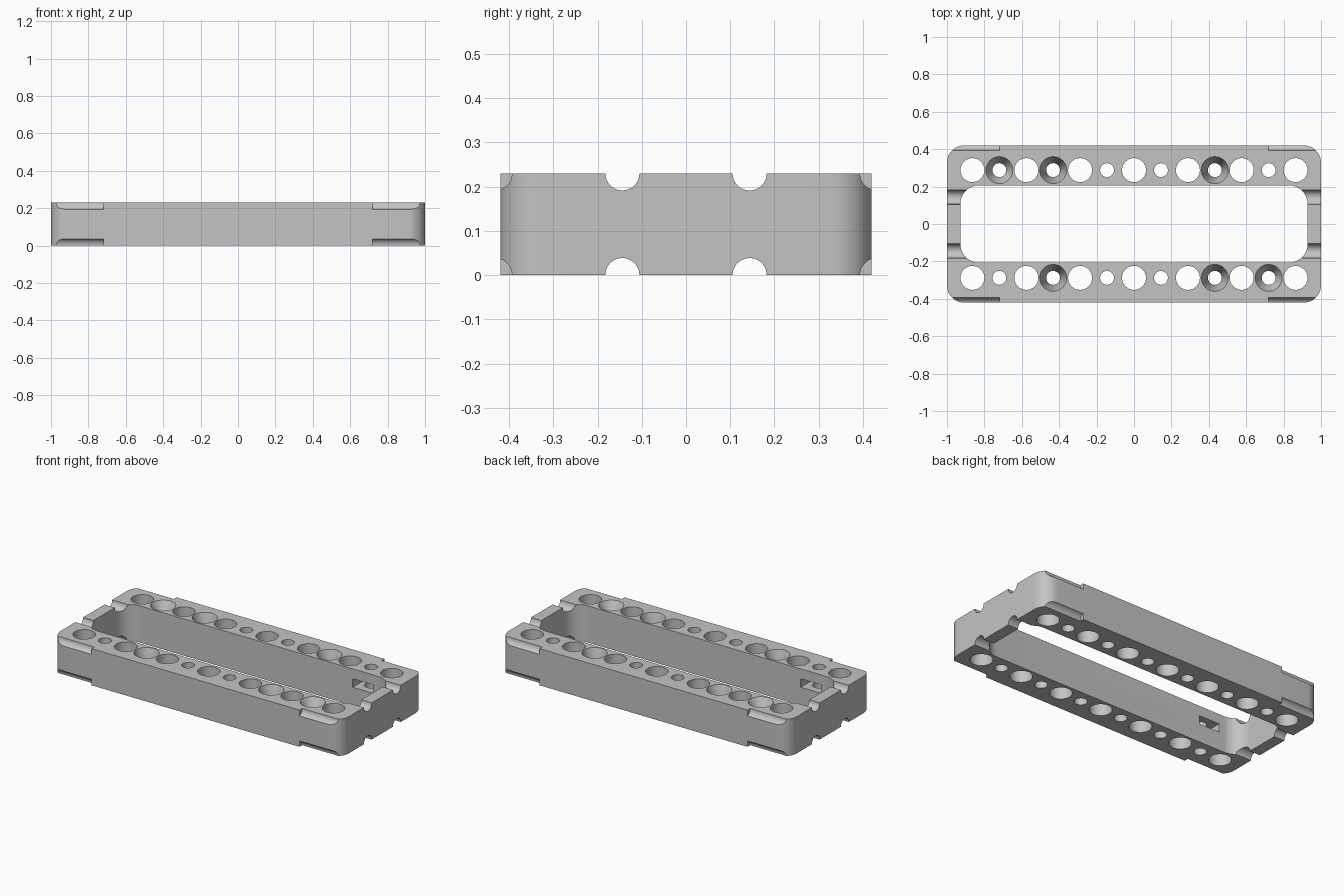
import bpy, bmesh, math
from mathutils import Matrix, Vector

default = bpy.data.objects.get("Cube")
if default:
    bpy.data.objects.remove(default, do_unlink=True)

PITCH = 0.144      # spacing of the hole grid
HEIGHT = 0.23
SEGMENTS = 48

grey = bpy.data.materials.new("plain grey")
grey.use_nodes = True
colour = (0.55, 0.55, 0.55, 1)
grey.diffuse_color = colour
grey.node_tree.nodes["Principled BSDF"].inputs["Base Color"].default_value = colour


def prism(bm, outline, low, high):
    """Extrude a flat outline between two heights."""
    rings = [[bm.verts.new((x, y, z)) for x, y in outline] for z in (low, high)]
    bm.faces.new(rings[0])
    bm.faces.new(rings[1])
    for i in range(len(outline)):
        j = (i + 1) % len(outline)
        bm.faces.new((rings[0][i], rings[0][j], rings[1][j], rings[1][i]))


def rounded_rectangle(half_x, half_y, radius, steps=12):
    points = []
    for quarter, (sx, sy) in enumerate([(1, 1), (-1, 1), (-1, -1), (1, -1)]):
        for i in range(steps + 1):
            a = (quarter + i / steps) * math.pi / 2
            points.append((sx * (half_x - radius) + radius * math.cos(a),
                           sy * (half_y - radius) + radius * math.sin(a)))
    return points


def turned(bm, profile, matrix):
    """Closed turned solid from (radius, height) pairs."""
    rings = []
    for r, z in profile:
        angles = [math.tau * i / SEGMENTS for i in range(SEGMENTS)]
        rings.append([bm.verts.new(matrix @ Vector((r * math.cos(a), r * math.sin(a), z)))
                      for a in angles])
    bm.faces.new(rings[0])
    bm.faces.new(rings[-1])
    for a, b in zip(rings, rings[1:]):
        for i in range(SEGMENTS):
            j = (i + 1) % SEGMENTS
            bm.faces.new((a[i], a[j], b[j], b[i]))


def finish(bm, name):
    bmesh.ops.recalc_face_normals(bm, faces=bm.faces)
    mesh = bpy.data.meshes.new(name)
    bm.to_mesh(mesh)
    bm.free()
    mesh.materials.append(grey)
    obj = bpy.data.objects.new(name, mesh)
    bpy.context.collection.objects.link(obj)
    return obj


# Outer block
bm = bmesh.new()
prism(bm, rounded_rectangle(1, 0.42, 0.092), 0, HEIGHT)
frame = finish(bm, "slotted_frame")

# Central opening
bm = bmesh.new()
prism(bm, rounded_rectangle(0.928, 0.207, 0.1), -0.1, HEIGHT + 0.1)
opening = finish(bm, "opening_cutter")

# Two rows of holes: wide and narrow alternate, some narrow ones countersunk
bm = bmesh.new()
wide, narrow, head = 0.064, 0.037, 0.072
for side in (-1, 1):
    for k in range(-6, 7):
        if k % 2 == 0:
            profile = [(wide, -0.05), (wide, HEIGHT + 0.05)]
        elif abs(k) == 3 or k * side == -5:
            depth = 0.12 if abs(k) == 3 else 0.07
            profile = [(narrow, -0.05), (narrow, HEIGHT - depth),
                       (head, HEIGHT), (head, HEIGHT + 0.05)]
        else:
            profile = [(narrow, -0.05), (narrow, HEIGHT + 0.05)]
        turned(bm, profile, Matrix.Translation((k * PITCH, side * 2 * PITCH, 0)))

# Round grooves across the end walls and along the corner edges
along_x = Matrix.Rotation(math.pi / 2, 4, "Y")
for end in (-1, 1):
    for z in (0, HEIGHT):
        for row in (-3, -1, 1, 3):
            start = 0.72 if abs(row) == 3 else 0.8
            place = Matrix.Translation((0, row * PITCH, z)) @ along_x
            turned(bm, [(0.0385, end * start), (0.0385, end * 1.1)], place)
grooves = finish(bm, "holes_and_grooves_cutter")

# Nut pockets opening into the inner long walls
bm = bmesh.new()
pocket = [(-0.07, 0.15), (0.07, 0.15), (0.07, 0.33), (0, 0.37), (-0.07, 0.33)]
for s in (-1, 1):
    prism(bm, [(s * (x + 5 * PITCH), s * y) for x, y in pocket], 0.115, 0.168)
pockets = finish(bm, "nut_pocket_cutter")

# Carve the block
bpy.context.view_layer.objects.active = frame
for cutter in (opening, grooves, pockets):
    cut = frame.modifiers.new(cutter.name, "BOOLEAN")
    cut.operation = "DIFFERENCE"
    cut.solver = "EXACT"
    cut.object = cutter
    bpy.ops.object.modifier_apply(modifier=cut.name)
    bpy.data.objects.remove(cutter, do_unlink=True)

bpy.ops.object.select_all(action="DESELECT")
frame.select_set(True)
bpy.ops.object.shade_smooth_by_angle(angle=math.radians(25))
